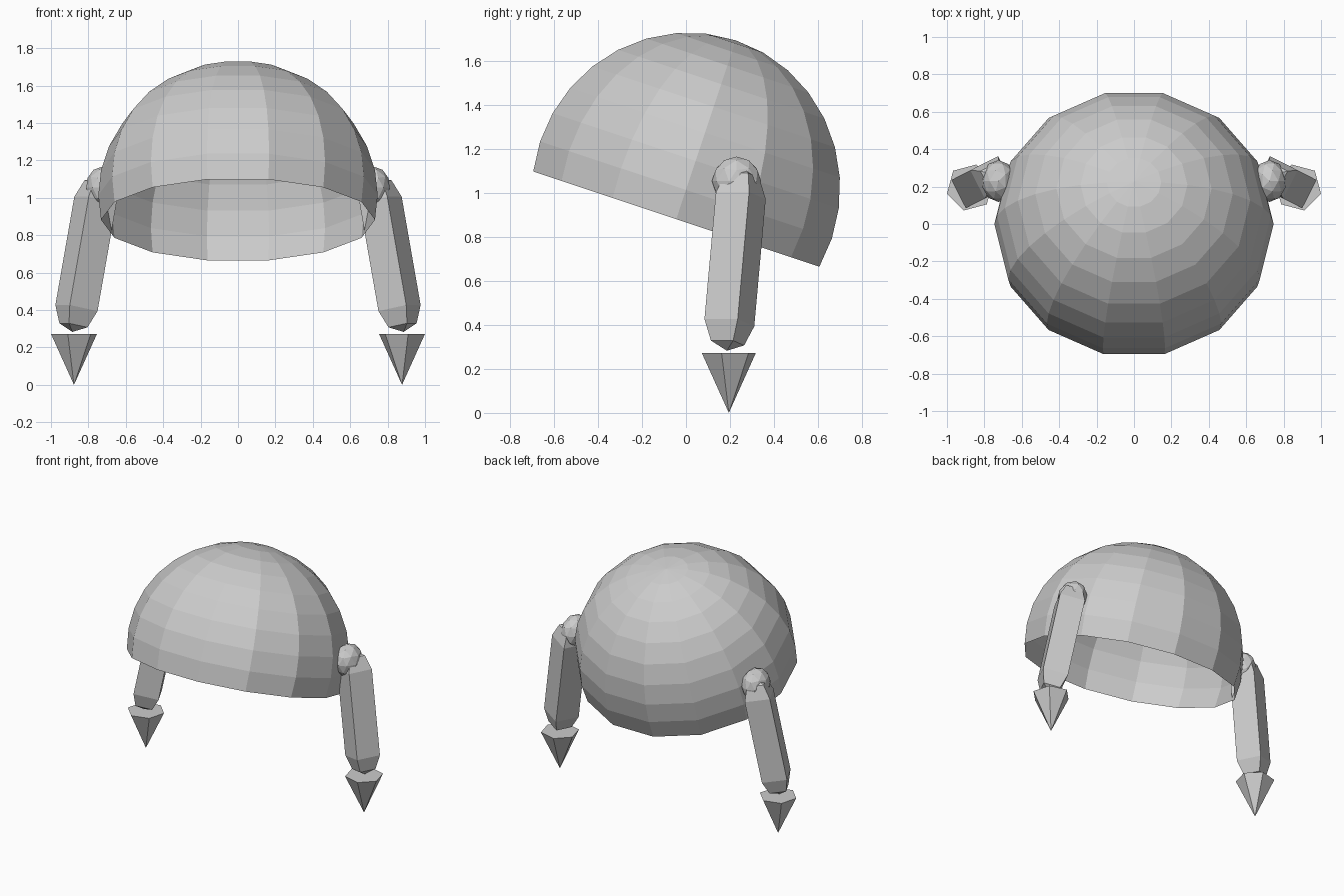
import bpy, bmesh, math
from mathutils import Matrix, Vector

cube = bpy.data.objects.get("Cube")
if cube:
    bpy.data.objects.remove(cube, do_unlink=True)

grey = bpy.data.materials.new("plain_grey")
grey.use_nodes = True
grey.diffuse_color = (0.6, 0.6, 0.6, 1)
grey.node_tree.nodes["Principled BSDF"].inputs["Base Color"].default_value = (0.6, 0.6, 0.6, 1)


def finish(name, bm, mirrored):
    """Turn a bmesh into a flat shaded object, mirrored across x if wanted."""
    bmesh.ops.recalc_face_normals(bm, faces=bm.faces)
    mesh = bpy.data.meshes.new(name)
    bm.to_mesh(mesh)
    bm.free()
    mesh.materials.append(grey)
    obj = bpy.data.objects.new(name, mesh)
    bpy.context.collection.objects.link(obj)
    if mirrored:
        mod = obj.modifiers.new("mirror", "MIRROR")
        mod.use_mirror_merge = False
    return obj


def lathe(name, profile, sides, turn, matrix, mirrored=False):
    """Revolve (radius, height) points around z, then place with a matrix."""
    bm = bmesh.new()
    rings = []
    for r, z in profile:
        angles = [turn + math.tau * i / sides for i in range(sides)]
        if r == 0:
            rings.append([bm.verts.new((0, 0, z))] * sides)
        else:
            rings.append([bm.verts.new((r * math.cos(a), r * math.sin(a), z)) for a in angles])
    for low, high in zip(rings, rings[1:]):
        for i in range(sides):
            j = (i + 1) % sides
            corners = list(dict.fromkeys((low[i], low[j], high[j], high[i])))
            bm.faces.new(corners)
    bm.transform(matrix)
    return finish(name, bm, mirrored)


# Dome: open shell cut one ring below the equator and tipped backwards
radius = 0.718
step = math.pi / 16
dome_profile = [(radius * math.cos(k * step), radius * math.sin(k * step)) for k in range(-1, 8)]
dome_profile.append((0, radius))
dome_place = (Matrix.Translation((0, 0, 1.015))
              @ Matrix.Rotation(math.radians(-18.4), 4, "X")
              @ Matrix.Diagonal((1.04, 1, 1, 1)))
lathe("dome", dome_profile, 14, 0, dome_place)

# Shoulder balls, sunk into the dome wall
bm = bmesh.new()
bmesh.ops.create_icosphere(bm, subdivisions=2, radius=0.112)
bm.transform(Matrix.Translation((0.725, 0.23, 1.055)) @ Matrix.Diagonal((0.8, 1, 1, 1)))
finish("shoulder_balls", bm, True)

# Arms: four sided bars with tapered, pointed ends, leaning outwards
length = 0.85
end = [(0, 0), (0.08, 0.036), (0.12, 0.13)]
arm_profile = end + [(r, length - z) for r, z in reversed(end)]
axis = Vector((-0.175, 0.09, 1))
lean = Vector((0, 0, 1)).rotation_difference(axis).to_matrix().to_4x4()
lathe("arms", arm_profile, 4, math.radians(18),
      Matrix.Translation((0.886, 0.186, 0.283)) @ lean, True)

# Spikes: upside-down cones floating under the arms
lathe("spikes", [(0, 0), (0.127, 0.272), (0, 0.272)], 6, math.radians(-15),
      Matrix.Translation((0.877, 0.195, 0)), True)
